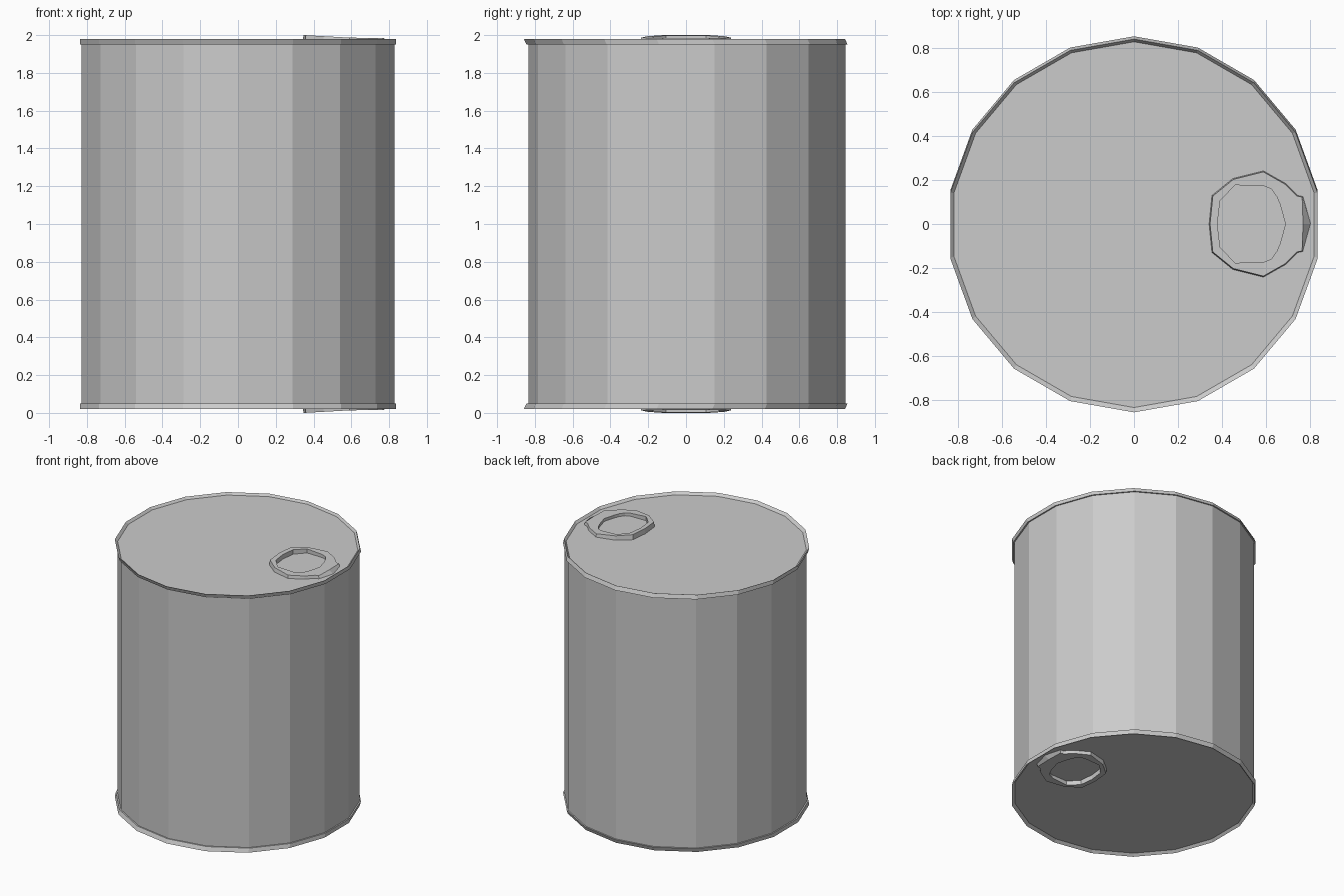
import bpy, bmesh, math

if "Cube" in bpy.data.objects:
    bpy.data.objects.remove(bpy.data.objects["Cube"])

SIDES = 18


def make_object(name, bm):
    bmesh.ops.recalc_face_normals(bm, faces=bm.faces)
    mesh = bpy.data.meshes.new(name)
    bm.to_mesh(mesh)
    bm.free()
    obj = bpy.data.objects.new(name, mesh)
    bpy.context.collection.objects.link(obj)
    return obj


def bridge(bm, a, b):
    n = len(a)
    for i in range(n):
        j = (i + 1) % n
        bm.faces.new((a[i], a[j], b[j], b[i]))


# Can body: rings of (radius, y centre, z), the lower half mirrors the upper
upper = [(0.84, 0.005, 1.95), (0.85, 0.005, 1.95),
         (0.85, -0.008, 1.98), (0.833, -0.003, 1.963)]
rings = [(r, y, 2 - z) for r, y, z in reversed(upper)] + upper
bm = bmesh.new()
loops = []
for r, yc, z in rings:
    angles = [math.pi / 2 + 2 * math.pi * i / SIDES for i in range(SIDES)]
    loops.append([bm.verts.new((r * math.cos(a), yc + r * math.sin(a), z)) for a in angles])
for a, b in zip(loops, loops[1:]):
    bridge(bm, a, b)
bm.faces.new(loops[0])
bm.faces.new(loops[-1])
make_object("can_body", bm)

# Pull tab: half outlines mirrored across y, hole in the middle
outer_half = [(0.805, 0), (0.77, 0.125), (0.745, 0.13), (0.69, 0.185),
              (0.59, 0.242), (0.45, 0.207), (0.355, 0.13), (0.342, 0)]
inner_half = [(0.69, 0), (0.665, 0.09), (0.65, 0.125), (0.625, 0.16),
              (0.59, 0.174), (0.46, 0.177), (0.392, 0.105), (0.38, 0)]


def full(half):
    return half + [(x, -y) for x, y in reversed(half[1:-1])]


def tab_top(x):
    # tilted: raised at the inner end, low towards the rim
    return 1.985 + 0.015 * max(0, min(1, (0.62 - x) / 0.27))


def pull_tab(name, flip):
    outer, inner = full(outer_half), full(inner_half)
    top = [(0.57 + (x - 0.57) * 0.98, y * 0.98) for x, y in outer]
    top[0] = (0.77, 0)  # sloped nose
    bm = bmesh.new()

    def ring(points, height):
        out = []
        for x, y in points:
            z = height(x)
            out.append(bm.verts.new((x, y, 2 - z if flip else z)))
        return out

    base = lambda x: 1.962
    loops = [ring(outer, base), ring(top, tab_top), ring(inner, tab_top), ring(inner, base)]
    for i in range(4):
        bridge(bm, loops[i], loops[(i + 1) % 4])
    make_object(name, bm)


pull_tab("top_pull_tab", False)
pull_tab("bottom_pull_tab", True)
